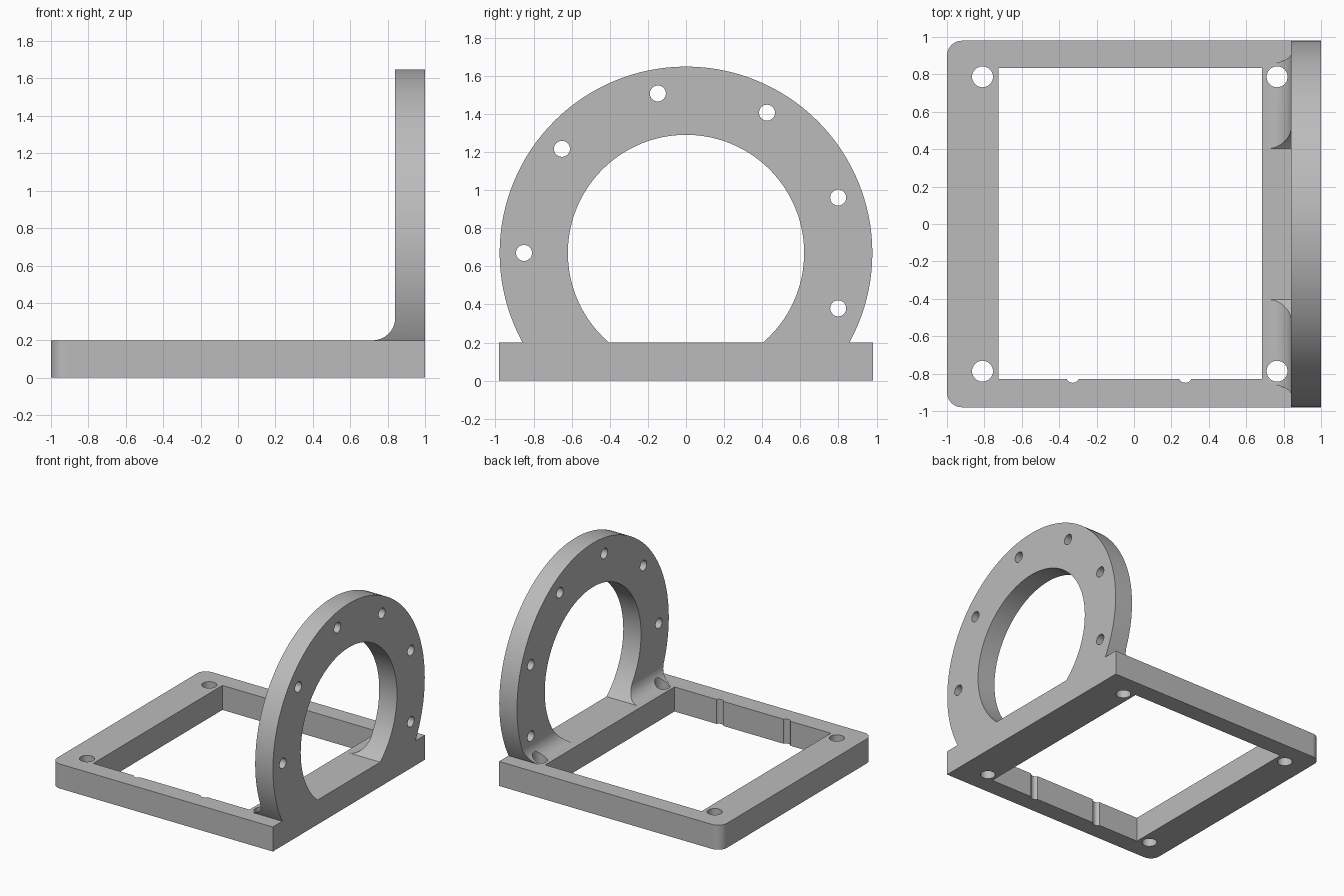
import bpy, bmesh
from math import radians, sin, cos, pi
from mathutils import Matrix

cube = bpy.data.objects.get("Cube")
if cube:
    bpy.data.objects.remove(cube, do_unlink=True)

BASE_TOP = 0.2
HALF_Y = 0.98
WALL_X = 0.84        # inner face of the upright ring
RING_Z = 0.67        # centre height of the ring
FILLET = 0.12

grey = bpy.data.materials.new("plain_grey")
grey.use_nodes = True
COLOUR = (0.5, 0.5, 0.5, 1)
grey.diffuse_color = COLOUR
grey.node_tree.nodes["Principled BSDF"].inputs["Base Color"].default_value = COLOUR


def finish(name, bm):
    bmesh.ops.recalc_face_normals(bm, faces=bm.faces)
    mesh = bpy.data.meshes.new(name)
    bm.to_mesh(mesh)
    bm.free()
    mesh.materials.append(grey)
    obj = bpy.data.objects.new(name, mesh)
    bpy.context.collection.objects.link(obj)
    return obj


def prism(name, points, direction):
    """Extrude a closed outline along a direction."""
    bm = bmesh.new()
    face = bm.faces.new([bm.verts.new(p) for p in points])
    new = bmesh.ops.extrude_face_region(bm, geom=[face])["geom"]
    bmesh.ops.translate(bm, vec=direction,
                        verts=[v for v in new if isinstance(v, bmesh.types.BMVert)])
    return finish(name, bm)


def rod(name, centre, radius, length, axis="Z", segments=32):
    bm = bmesh.new()
    turn = Matrix.Rotation(pi / 2, 4, "Y") if axis == "X" else Matrix()
    bmesh.ops.create_cone(bm, cap_ends=True, segments=segments, radius1=radius,
                          radius2=radius, depth=length,
                          matrix=Matrix.Translation(centre) @ turn)
    return finish(name, bm)


def combine(target, tool, operation):
    """Apply a boolean and discard the tool."""
    mod = target.modifiers.new("boolean", "BOOLEAN")
    mod.operation, mod.solver, mod.object = operation, "EXACT", tool
    bpy.context.view_layer.objects.active = target
    bpy.ops.object.modifier_apply(modifier=mod.name)
    bpy.data.objects.remove(tool, do_unlink=True)


def arc(cx, cy, r, start, end, steps):
    angles = [radians(start + (end - start) * i / steps) for i in range(steps + 1)]
    return [(cx + r * cos(a), cy + r * sin(a)) for a in angles]


# Base plate with two rounded corners, and its rectangular window
r = 0.08
outline = [(1, -HALF_Y), (1, HALF_Y)]
outline += arc(-1 + r, HALF_Y - r, r, 90, 180, 10)
outline += arc(-1 + r, -HALF_Y + r, r, 180, 270, 10)
bracket = prism("mounting_bracket", [(x, y, 0) for x, y in outline], (0, 0, BASE_TOP))
window = [(-0.725, -0.83), (0.685, -0.83), (0.685, 0.835), (-0.725, 0.835)]
combine(bracket, prism("window_cutter", [(x, y, -0.1) for x, y in window], (0, 0, 0.5)),
        "DIFFERENCE")

# Upright wall with a concave foot fillet, trimmed to a ring
foot = WALL_X - FILLET
section = [(foot, 0.1), (1, 0.1), (1, 1.8)]
section += arc(foot, BASE_TOP + FILLET, FILLET, 0, -90, 16)
section.insert(3, (WALL_X, 1.8))
ring = prism("ring_flange", [(x, -1.1, z) for x, z in section], (0, 2.2, 0))
combine(ring, rod("ring_outline", (0.8, 0, RING_Z), 0.978, 1, "X", 128), "INTERSECT")
combine(ring, rod("bore_cutter", (0.8, 0, RING_Z), 0.62, 1, "X", 128), "DIFFERENCE")

# Bolt circle in the ring
for angle in range(-20, 181, 40):
    a = radians(angle)
    centre = (0.9, 0.85 * cos(a), RING_Z + 0.85 * sin(a))
    combine(ring, rod("bolt_cutter", centre, 0.042, 0.6, "X"), "DIFFERENCE")

combine(bracket, ring, "UNION")

# Corner holes, also cutting the fillet
for x in (-0.81, 0.765):
    for y in (-0.787, 0.787):
        combine(bracket, rod("corner_hole_cutter", (x, y, 0.2), 0.056, 0.8), "DIFFERENCE")

# Two shallow grooves on the front window wall
for x in (-0.328, 0.274):
    combine(bracket, rod("groove_cutter", (x, -0.813, 0.1), 0.036, 0.6), "DIFFERENCE")

# Smooth curved walls, keep flat faces flat
bpy.ops.object.select_all(action="DESELECT")
bracket.select_set(True)
bpy.context.view_layer.objects.active = bracket
bpy.ops.object.shade_smooth_by_angle(angle=radians(30))
weighted = bracket.modifiers.new("weighted_normals", "WEIGHTED_NORMAL")
weighted.keep_sharp = True
